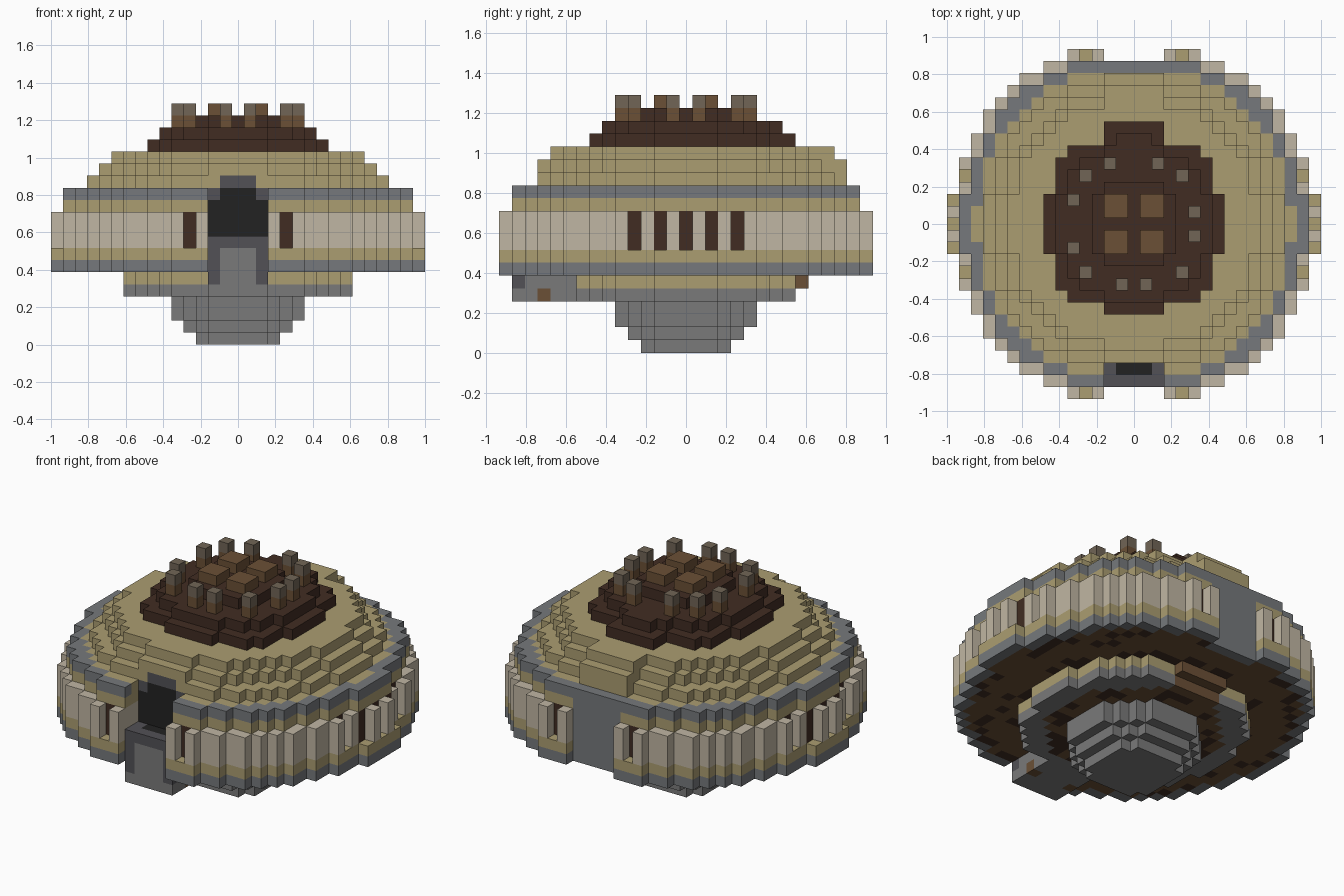
import bpy, bmesh, random
from mathutils import Vector

cube = bpy.data.objects.get("Cube")
if cube:
    bpy.data.objects.remove(cube, do_unlink=True)
random.seed(4)
CELL = 2 / 31


def linear(c):
    c /= 255
    return c / 12.92 if c <= 0.04045 else ((c + 0.055) / 1.055) ** 2.4


def make_material(name, *rgb):
    m = bpy.data.materials.new(name)
    m.use_nodes = True
    col = [linear(c) for c in rgb] + [1]
    m.diffuse_color = col
    m.node_tree.nodes["Principled BSDF"].inputs["Base Color"].default_value = col
    return m


MATS = {
    "tan": make_material("tan", 171, 157, 113),
    "beige": make_material("beige", 192, 182, 163),
    "stone": make_material("stone grey", 122, 122, 122),
    "slate": make_material("slate grey", 118, 121, 124),
    "dark": make_material("dark grey", 82, 81, 86),
    "black": make_material("black", 34, 34, 34),
    "wood": make_material("wood brown", 107, 80, 54),
    "bark": make_material("dark brown", 65, 44, 34),
    "post": make_material("grey brown", 113, 101, 86),
}

# Every block is stored as (i, j, k) -> (part, colour)
grid = {}


def disc(part, layers, limit, colour, power=2):
    """Round layer of blocks; colour is a name or a rule of (i, j, distance squared)."""
    for k in layers:
        for i in range(-15, 16):
            for j in range(-14, 15):
                if abs(i) ** power + abs(j) ** power <= limit:
                    c = colour if isinstance(colour, str) else colour(i, j, i * i + j * j)
                    grid[i, j, k] = (part, c)


def box(part, xs, ys, zs, colour):
    """Block range with inclusive ends; colour None removes the blocks."""
    for i in range(xs[0], xs[1] + 1):
        for j in range(ys[0], ys[1] + 1):
            for k in range(zs[0], zs[1] + 1):
                if colour:
                    grid[i, j, k] = (part, colour)
                else:
                    grid.pop((i, j, k), None)


def mottled(chance):
    return "bark" if random.random() < chance else "wood"


def floor_colour(i, j, d):
    if d > 203:
        return "slate"
    return mottled(0.45 if d > 172 or d < 115 else 0.03)


# Stepped foundation
disc("foundation", [0], 13, "stone")
disc("foundation", [1], 20, "stone")
disc("foundation", [2, 3], 29, "stone")
disc("lower_ring", [4], 89, lambda i, j, d: "stone" if d > 58 else mottled(0.4))
disc("lower_ring", [5], 89, "tan")

# Main round body
disc("floor_rim", [6], 230, floor_colour)
disc("lower_band", [7], 230, "tan")
disc("wall", range(8, 11), 230, "beige")
disc("upper_band", [11], 203, "tan")
disc("roof_rim", [12], 203, lambda i, j, d: "slate" if d > 172 else "tan")

# Stepped roof, with a narrow rib down the back
disc("roof", [13], 150, "tan")
disc("roof", [14], 126, "tan")
disc("roof", [15], 107, "tan")
box("roof", (-2, 2), (12, 12), (14, 14), "tan")
box("roof", (-2, 2), (11, 11), (15, 15), "tan")
disc("roof_crown", [16], 360, "bark", 3)
disc("roof_crown", [17], 240, "bark", 3)
disc("roof_crown", [18], 13, "bark")
box("roof_crown", (-2, 2), (8, 8), (16, 16), "bark")
box("roof_crown", (-1, 1), (7, 7), (17, 17), "bark")

# Four roof pads
for x in (-2, 1):
    for y in (-2, 1):
        box("roof_pads", (x, x + 1), (y, y + 1), (19, 19), "wood")

# Ring of short posts
for x, y in [(2, 5), (-2, 5), (4, 4), (-4, 4), (-5, 2), (5, 1), (5, -1),
             (-5, -2), (4, -4), (-4, -4), (1, -5), (-1, -5)]:
    box("roof_posts", (x, x), (y, y), (18, 18), "wood")
    box("roof_posts", (x, x), (y, y), (19, 19), "post")

# Recessed windows: remove the outer block, darken the one behind it
for s in (-1, 1):
    for t in (-1, 1):
        for x, y, dx, dy in [(15, 0, 1, 0), (15, 2, 1, 0), (14, 4, 1, 0), (4, 14, 0, 1)]:
            x, y, dx, dy = x * s, y * t, dx * s, dy * t
            box("", (x, x), (y, y), (8, 10), None)
            box("windows", (x - dx, x - dx), (y - dy, y - dy), (8, 10), "bark")

# Back panel and planks under it
box("", (-2, 2), (14, 14), (4, 12), None)
box("back_panel", (-2, 2), (13, 13), (6, 12), "slate")
box("", (-2, 2), (9, 9), (4, 4), None)
box("back_planks", (-2, 2), (9, 9), (5, 5), "wood")
box("back_planks", (-2, 2), (8, 8), (4, 4), "wood")

# Front doorway
box("", (-2, 2), (-14, -14), (4, 12), None)
box("", (-2, 2), (-13, -12), (9, 13), None)
box("doorway", (-2, 2), (-11, -11), (9, 12), "black")
box("doorway", (-1, 1), (-12, -12), (8, 8), "black")
box("door_frame", (-1, 1), (-13, -13), (8, 8), "dark")
box("door_frame", (-1, 1), (-11, -11), (13, 13), "dark")
box("front_step", (-2, 2), (-13, -9), (4, 5), "stone")
box("front_step", (-1, 1), (-13, -13), (4, 7), "stone")
for s in (-2, 2):
    box("door_frame", (s, s), (-13, -12), (6, 8), "dark")
    box("door_frame", (s, s), (-13, -13), (5, 5), "dark")
    box("door_frame", (s, s), (-11, -11), (12, 12), "dark")
    box("front_step", (s, s), (-11, -11), (4, 4), "wood")


# Turn the blocks of each part into one mesh, keeping outside faces only
def build(part):
    bm = bmesh.new()
    used = []
    for (i, j, k), (name, colour) in grid.items():
        if name != part:
            continue
        centre = Vector((i, j, k + 0.5)) * CELL
        for axis in range(3):
            for sign in (-1, 1):
                near = [i, j, k]
                near[axis] += sign
                if tuple(near) in grid:
                    continue
                n, u = Vector(), Vector()
                n[axis], u[(axis + 1) % 3] = sign, 1
                v = n.cross(u)
                corners = [(1, 1), (-1, 1), (-1, -1), (1, -1)]
                verts = [bm.verts.new(centre + (n + u * a + v * b) * CELL / 2)
                         for a, b in corners]
                face = bm.faces.new(verts)
                if colour not in used:
                    used.append(colour)
                face.material_index = used.index(colour)
    bmesh.ops.remove_doubles(bm, verts=bm.verts[:], dist=CELL / 100)
    mesh = bpy.data.meshes.new(part)
    bm.to_mesh(mesh)
    bm.free()
    for colour in used:
        mesh.materials.append(MATS[colour])
    bpy.context.collection.objects.link(bpy.data.objects.new(part, mesh))


for part in dict.fromkeys(name for name, _ in grid.values()):
    build(part)
